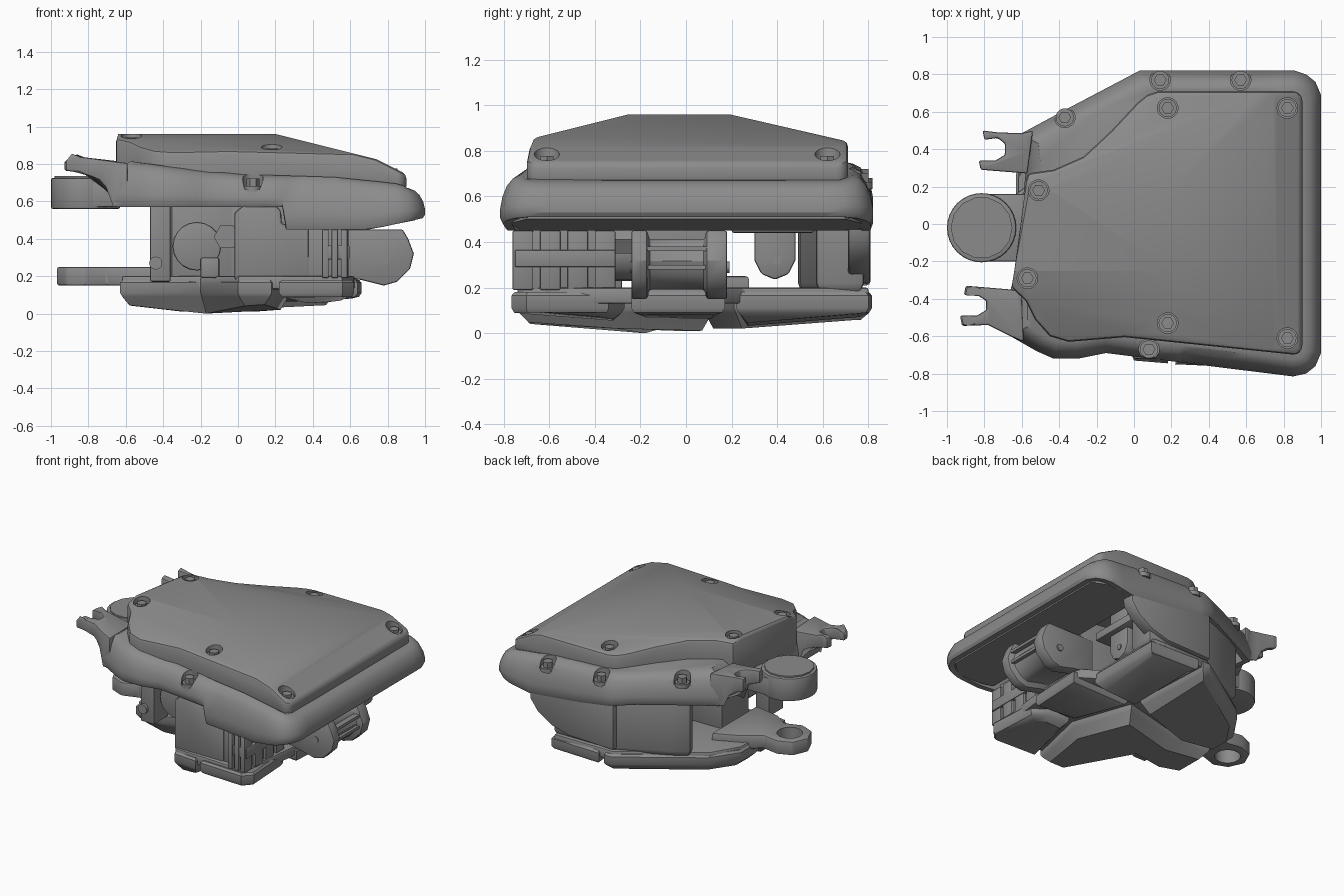
import bpy
import bmesh
import math
from mathutils import Vector

cube = bpy.data.objects.get("Cube")
if cube:
    bpy.data.objects.remove(cube, do_unlink=True)

grey = bpy.data.materials.new("plain grey")
grey.use_nodes = True
grey.diffuse_color = (0.26, 0.26, 0.26, 1)
grey.node_tree.nodes["Principled BSDF"].inputs["Base Color"].default_value = grey.diffuse_color

AXES = {
    "z": lambda u, v, w: (u, v, w),
    "y": lambda u, v, w: (u, w, v),
    "x": lambda u, v, w: (w, u, v),
}


def ramp(*points):
    """Piecewise linear height along x."""
    def height(x, y=0):
        for (a, p), (b, q) in zip(points, points[1:]):
            if x <= b:
                return p + (q - p) * max(0, (x - a) / (b - a))
        return points[-1][1]
    return height


def inset(outline, distance):
    result = []
    count = len(outline)
    for i, point in enumerate(outline):
        before = (point - outline[i - 1]).normalized()
        after = (outline[(i + 1) % count] - point).normalized()
        n, m = Vector((-before.y, before.x)), Vector((-after.y, after.x))
        result.append(point + (n + m) / max(0.4, 1 + n.dot(m)) * distance)
    return result


def prepare(points, step=None):
    outline = [Vector(p) for p in points]
    area = sum(outline[i - 1].cross(p) for i, p in enumerate(outline))
    if area < 0:
        outline.reverse()
    if step is None:
        return outline
    fine = []
    for i, p in enumerate(outline):
        q = outline[(i + 1) % len(outline)]
        pieces = max(1, round((q - p).length / step))
        fine += [p.lerp(q, k / pieces) for k in range(pieces)]
    return fine


def apply_modifiers(obj):
    bpy.ops.object.select_all(action="DESELECT")
    bpy.context.view_layer.objects.active = obj
    obj.select_set(True)
    for modifier in list(obj.modifiers):
        bpy.ops.object.modifier_apply(modifier=modifier.name)
    bpy.ops.object.shade_smooth_by_angle(angle=math.radians(32))


def loft(name, points, rings, axis="z", bevel=0, step=None, planes=()):
    """Skin inset copies of an outline, cap both ends, trim by planes."""
    outline = prepare(points, step)
    bm = bmesh.new()
    loops = []
    for distance, height in rings:
        loop = []
        for base, p in zip(outline, inset(outline, distance)):
            w = height(base.x, base.y) if callable(height) else height
            loop.append(bm.verts.new(AXES[axis](p.x, p.y, w)))
        loops.append(loop)
    for low, high in zip(loops, loops[1:]):
        for i in range(len(low)):
            bm.faces.new((low[i - 1], low[i], high[i], high[i - 1]))
    bm.faces.new(loops[0])
    bm.faces.new(loops[-1])
    for origin, normal in planes:
        bmesh.ops.bisect_plane(bm, geom=bm.verts[:] + bm.edges[:] + bm.faces[:],
                               plane_co=origin, plane_no=normal, clear_outer=True)
        bmesh.ops.holes_fill(bm, edges=[e for e in bm.edges if e.is_boundary], sides=0)
    bmesh.ops.recalc_face_normals(bm, faces=bm.faces[:])
    mesh = bpy.data.meshes.new(name)
    bm.to_mesh(mesh)
    bm.free()
    mesh.materials.append(grey)
    obj = bpy.data.objects.new(name, mesh)
    bpy.context.collection.objects.link(obj)
    if bevel:
        mod = obj.modifiers.new("rounding", "BEVEL")
        mod.width, mod.segments = bevel, 2
        mod.limit_method, mod.angle_limit = "ANGLE", math.radians(40)
    apply_modifiers(obj)
    return obj


def disc(name, u, v, radius, low, high, axis="z", sides=32, bevel=0):
    turn = 2 * math.pi / sides
    ring = [(u + radius * math.cos(i * turn), v + radius * math.sin(i * turn)) for i in range(sides)]
    return loft(name, ring, [(0, low), (0, high)], axis, bevel)


def box(name, x, y, z, bevel=0.01):
    corners = [(x[0], y[0]), (x[1], y[0]), (x[1], y[1]), (x[0], y[1])]
    return loft(name, corners, [(0, z[0]), (0, z[1])], bevel=bevel)


def carve(obj, cutter):
    mod = obj.modifiers.new("hole", "BOOLEAN")
    mod.operation, mod.solver, mod.object = "DIFFERENCE", "EXACT", cutter
    cutter.hide_render = True
    apply_modifiers(obj)
    bpy.data.objects.remove(cutter, do_unlink=True)


def sunk_bolt(body, x, y, floor, top):
    """Counterbore the body and seat a hex bolt on a washer."""
    carve(body, disc("bolt_cutter", x, y, 0.055, floor, 1.1))
    disc("bolt_washer", x, y, 0.048, floor - 0.01, floor + 0.02)
    disc("bolt_head", x, y, 0.034, floor, top, sides=6)


# Hollow upper shell with a rounded rim
front_rim = ramp((-0.7, 0.57), (0.235, 0.57), (0.255, 0.45), (0.7, 0.45), (1, 0.51))
back_rim = ramp((-0.5, 0.57), (-0.1, 0.55), (0.3, 0.49), (0.7, 0.45), (1, 0.51))
crown = ramp((-0.92, 0.845), (-0.6, 0.81), (0, 0.745), (0.5, 0.73), (0.9, 0.69), (1, 0.67))


def between(t):
    def height(x, y):
        low = back_rim(x) if y > 0 else front_rim(x)
        return low * (1 - t) + crown(x) * t
    return height


shell_outline = [(0.03, 0.82), (0.86, 0.82), (0.92, 0.8), (0.97, 0.76), (1, 0.69), (1, -0.69),
                 (0.97, -0.76), (0.92, -0.8), (0.85, -0.815), (0.255, -0.741), (0.235, -0.738),
                 (-0.15, -0.69), (-0.3, -0.72),
                 (-0.43, -0.72), (-0.52, -0.68), (-0.66, -0.6), (-0.66, -0.35), (-0.63, -0.25),
                 (-0.58, 0.27), (-0.61, 0.48), (-0.35, 0.62)]
shell = loft("upper_shell", shell_outline,
             [(0.08, between(0.5)), (0.05, between(0)), (0.012, between(0)), (0, between(0.12)),
              (0, between(0.3)), (0.01, between(0.55)), (0.03, between(0.78)),
              (0.055, between(0.92)), (0.09, between(1))], step=0.08)
for x, y in ((0.14, 0.77), (0.57, 0.77), (-0.37, 0.57), (0.08, -0.67)):
    sunk_bolt(shell, x, y, crown(x) - 0.08, crown(x) - 0.02)

# Broad sloping underside rim on the far side
under_rim = [(0.62, -0.7), (0.86, -0.77), (0.95, -0.7), (0.95, 0.7), (0.86, 0.77), (0.62, 0.77)]
loft("underside_rim", under_rim, [(0, front_rim), (0, 0.6)], step=0.1)

# Forked hinge lugs at the wrist side
lug_base = ramp((-0.93, 0.765), (-0.85, 0.755), (-0.75, 0.72), (-0.69, 0.68), (-0.66, 0.58))
lug_top = ramp((-0.93, 0.81), (-0.89, 0.845), (-0.6, 0.805))
back_lug = [(-0.57, 0.27), (-0.82, 0.29), (-0.83, 0.34), (-0.74, 0.34), (-0.69, 0.37), (-0.69, 0.43),
            (-0.73, 0.46), (-0.8, 0.45), (-0.81, 0.5), (-0.73, 0.49), (-0.6, 0.485), (-0.54, 0.5)]
front_lug = [(-0.6, -0.36), (-0.66, -0.35), (-0.9, -0.33), (-0.91, -0.38), (-0.83, -0.385), (-0.79, -0.41),
             (-0.79, -0.46), (-0.84, -0.49), (-0.93, -0.49), (-0.92, -0.545), (-0.78, -0.54),
             (-0.66, -0.6), (-0.59, -0.63)]
for name, outline in (("back_lug", back_lug), ("front_lug", front_lug)):
    loft(name, outline, [(0, lug_base), (0, lug_top)], bevel=0.01, step=0.04)

# Faceted cover with sunken bolts
cover_outline = [(-0.57, 0.27), (-0.43, 0.29), (-0.27, 0.36), (-0.12, 0.5), (0.02, 0.65), (0.07, 0.69),
                 (0.13, 0.71), (0.87, 0.71), (0.9, 0.68), (0.9, -0.67), (0.87, -0.7), (-0.05, -0.605),
                 (-0.35, -0.63), (-0.45, -0.6), (-0.53, -0.51), (-0.58, -0.41), (-0.655, -0.34), (-0.64, -0.25)]
slopes = [((0.2, 0, 0.96), (0.25, 0, 1)), ((0, 0.19, 0.96), (0, 0.23, 1)),
          ((0, -0.25, 0.96), (0, -0.25, 1)), ((0.75, 0, 0.82), (0.5, 0, 1))]
cover = loft("top_cover", cover_outline, [(0, 0.66), (0, 0.96)], bevel=0.025, planes=slopes)
for x, y in ((0.18, 0.62), (0.82, 0.62), (-0.51, 0.18), (-0.57, -0.29), (0.18, -0.53), (0.82, -0.61)):
    top = min([0.96] + [o[2] - n[0] * (x - o[0]) - n[1] * (y - o[1]) for o, n in slopes])
    sunk_bolt(cover, x, y, top - 0.05, top - 0.008)

# Upper wrist ring and cap
box("upper_wrist_arm", (-0.82, -0.5), (-0.2, 0.16), (0.57, 0.7))
disc("upper_wrist_ring", -0.815, -0.02, 0.185, 0.56, 0.725, bevel=0.01)
disc("upper_wrist_cap", -0.815, -0.02, 0.165, 0.7, 0.735, sides=14)

# Lower wrist ring with a through hole
lower_arm = [(-0.4, -0.24), (-0.6, -0.2), (-0.7, -0.13), (-0.82, -0.17), (-0.92, -0.13), (-0.97, -0.02),
             (-0.92, 0.09), (-0.82, 0.13), (-0.7, 0.11), (-0.58, 0.2), (-0.4, 0.28)]
arm = loft("lower_wrist_arm", lower_arm, [(0, 0.15), (0, 0.25)], bevel=0.012)
carve(arm, disc("ring_cutter", -0.82, -0.02, 0.085, 0, 0.4))

# Base plate, open at the front corner beside the wrist
plate = [(-0.62, -0.26), (-0.42, -0.28), (-0.2, -0.24), (0, -0.72), (0.56, -0.74), (0.62, -0.3), (0.64, 0.16),
         (0.5, 0.25), (0.5, 0.8), (0.04, 0.8), (-0.5, 0.45), (-0.62, 0.25)]
loft("base_plate", plate, [(0, 0.13), (0, 0.2)], bevel=0.01)

# Tapered sole pads separated by grooves
pads = {
    "front_pad": ([(0.22, -0.75), (0.56, -0.765), (0.62, -0.7), (0.6, -0.34), (0.5, -0.27), (0.33, -0.27)], 0.035),
    "side_pad": ([(0.19, 0.16), (0.33, -0.22), (0.64, -0.24), (0.66, 0.17)], 0.05),
    "back_pad": ([(0.17, 0.22), (0.52, 0.22), (0.52, 0.8), (0.13, 0.815)], 0.02),
    "heel_back_pad": ([(0.12, 0.21), (0.09, 0.815), (0.03, 0.815), (-0.5, 0.46), (-0.63, 0.27), (-0.63, 0.07), (-0.3, 0.07)], 0.01),
    "heel_front_pad": ([(0.13, 0.13), (0.28, -0.3), (0.18, -0.745), (0, -0.73), (-0.2, -0.24), (-0.42, -0.3),
                        (-0.63, -0.27), (-0.63, 0.02), (-0.3, 0.02)], 0),
}
for name, (outline, low) in pads.items():
    along = ramp((-0.65, low + 0.045), (-0.2, low), (0.1, low + 0.01), (0.66, low + 0.03))
    loft(name, outline, [(0.05, lambda x, y: along(x) + 0.07 * max(0, abs(y) - 0.24)),
                         (0.012, 0.09), (0, 0.11), (0, 0.165), (0.012, 0.18)])

# Front tower and slotted actuator
tower = [(-0.02, 0.18), (0.38, 0.18), (0.38, 0.46), (0.235, 0.48), (0.23, 0.55), (0.2, 0.58), (0.03, 0.58), (-0.02, 0.54)]
loft("front_tower", tower, [(0, -0.705), (0, -0.32)], "y", bevel=0.015)
box("actuator_core", (0.36, 0.57), (-0.7, -0.33), (0.19, 0.48))
for y in (-0.64, -0.52, -0.4):
    box("actuator_rib", (0.38, 0.59), (y, y + 0.09), (0.19, 0.45), 0.006)
for x in (0.45, 0.5, 0.55):
    box("actuator_post", (x, x + 0.035), (-0.76, -0.67), (0.19, 0.45), 0.006)
box("actuator_band", (0.48, 0.595), (-0.75, -0.31), (0.29, 0.365), 0.006)

# Back housing with a rounded outer panel
housing = [(0.52, 0.78), (0.05, 0.78), (-0.3, 0.62), (-0.42, 0.55), (-0.4, 0.49), (-0.25, 0.5), (0, 0.57), (0.5, 0.57)]
loft("back_housing", housing, [(0.015, 0.18), (0, 0.22), (0, 0.64)], bevel=0.015)
panel = [(0.02, 0.21), (0.38, 0.22), (0.52, 0.26), (0.63, 0.33), (0.69, 0.41), (0.7, 0.52), (0.02, 0.6)]
loft("back_panel", panel, [(0, 0.71), (0, 0.808)], "y", bevel=0.015)

# Side knuckle: two cheek plates on a slimmer core
knuckle = [(0.5, 0.2), (0.66, 0.18), (0.78, 0.15), (0.85, 0.17), (0.92, 0.24), (0.94, 0.32), (0.91, 0.4), (0.88, 0.45), (0.5, 0.45)]
loft("side_knuckle", knuckle, [(0, -0.24), (0, -0.17), (0.04, -0.16), (0.04, 0.08), (0, 0.09), (0, 0.18)], "y", bevel=0.01)
disc("knuckle_pin", 0.79, 0.29, 0.025, -0.246, 0.19, "y", 12)
for z in (0.28, 0.36):
    box("knuckle_band", (0.6, 0.915), (-0.2, 0.12), (z, z + 0.02), 0)
box("centre_body", (-0.05, 0.6), (-0.22, 0.17), (0.18, 0.66), 0.02)

# Hanging bracket under the shell
bracket = [(0.3, 0.6), (0.3, 0.32), (0.33, 0.26), (0.39, 0.235), (0.45, 0.26), (0.48, 0.32), (0.48, 0.6)]
loft("hanging_bracket", bracket, [(0, 0.36), (0, 0.46)], "x", bevel=0.01)
disc("bracket_pin", 0.4, 0.32, 0.02, 0.35, 0.466, "x", 12)
box("bracket_flange", (0.3, 0.5), (0.2, 0.56), (0.44, 0.5))

# Inner drive parts seen through the front opening
box("inner_bracket", (-0.47, -0.36), (-0.45, -0.28), (0.17, 0.65))
box("inner_gearbox", (-0.36, -0.02), (-0.22, 0.1), (0.18, 0.62), 0.02)
disc("drive_drum", -0.22, 0.36, 0.13, -0.4, -0.2, "y", 20, 0.01)
disc("drive_nut", -0.06, 0.41, 0.07, -0.46, -0.2, "y", 6)
box("drive_link", (-0.2, -0.1), (-0.44, -0.36), (0.19, 0.3))
disc("bracket_bolt", -0.44, 0.27, 0.035, -0.47, -0.42, "y", 12)
